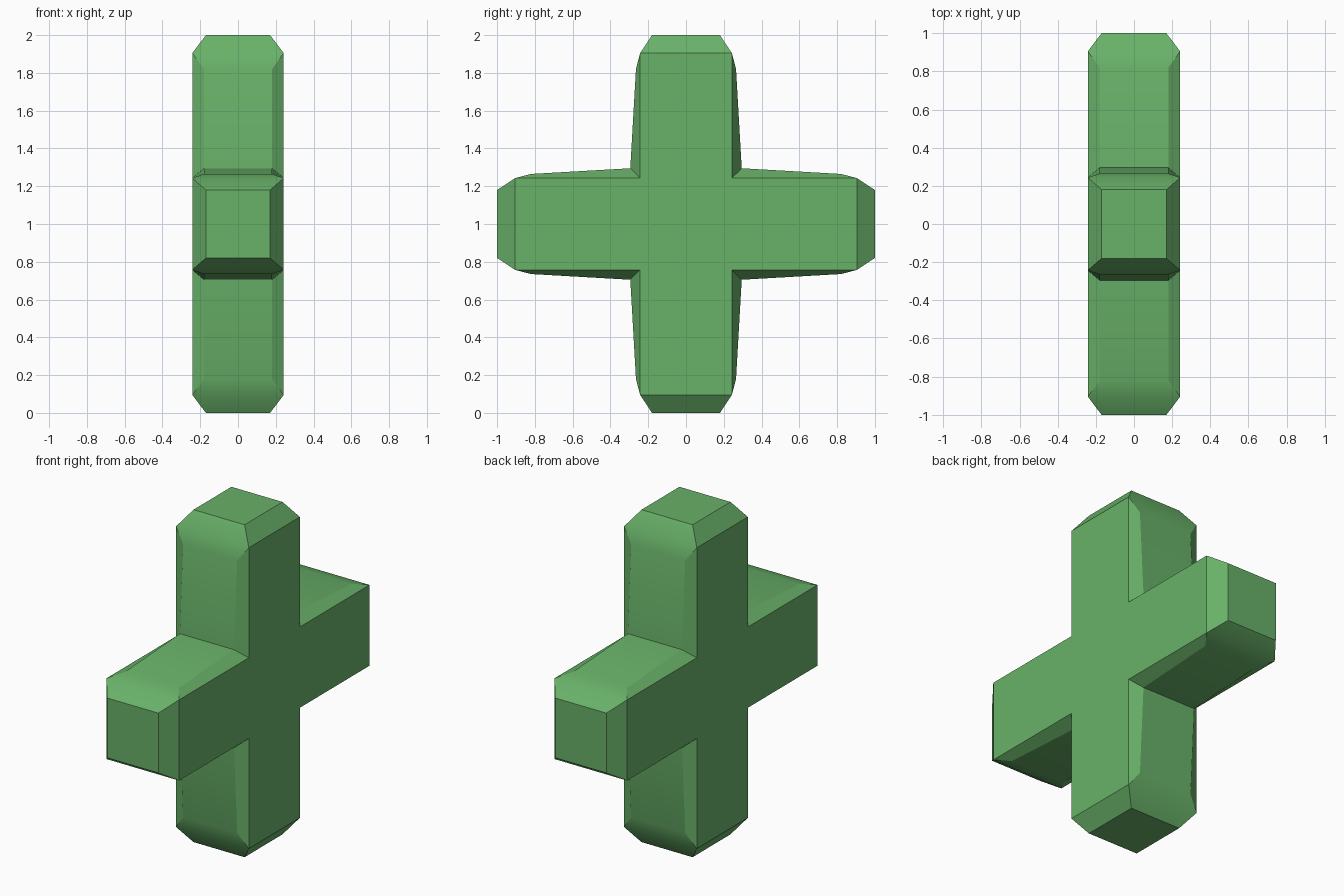
import bpy, bmesh, math
from mathutils import Matrix, Vector

if "Cube" in bpy.data.objects:
    bpy.data.objects.remove(bpy.data.objects["Cube"])

green = bpy.data.materials.new("leaf green")
green.diffuse_color = (0.14, 0.44, 0.14, 1)
green.use_nodes = True
green.node_tree.nodes["Principled BSDF"].inputs["Base Color"].default_value = green.diffuse_color

CENTRE = Matrix.Translation((0, 0, 1.0))
bm = bmesh.new()


def face(points, m):
    bm.faces.new([bm.verts.new(m @ Vector(p)) for p in points])


# One arm pointing up from the hub, repeated four times around x
for turn in range(4):
    m = CENTRE @ Matrix.Rotation(turn * math.pi / 2, 4, 'X')

    def edge(s, t):
        """Corner points for x side s and y side t: crotch, rim, tip, and bulged inner points."""
        return dict(crotch=(s * .242, t * .243, .243), rim=(s * .242, t * .243, .905),
                    tip=(s * .17, t * .18, 1.0),
                    low=(s * .18, t * .295, .295), high=(s * .18, t * .265, .82))

    c = {(s, t): edge(s, t) for s in (-1, 1) for t in (-1, 1)}
    # Square end cap
    face([c[k]["tip"] for k in ((-1, -1), (1, -1), (1, 1), (-1, 1))], m)
    for s in (-1, 1):
        a, b = c[s, -1], c[s, 1]
        # Flat cross face and its end chamfer
        face([a["crotch"], b["crotch"], b["rim"], a["rim"]], m)
        face([a["rim"], b["rim"], b["tip"], a["tip"]], m)
    for t in (-1, 1):
        a, b = c[-1, t], c[1, t]
        # Tapered side panel, its end slopes and edge bevels
        face([a["low"], b["low"], b["high"], a["high"]], m)
        face([a["high"], b["high"], b["rim"], a["rim"]], m)
        face([a["rim"], b["rim"], b["tip"], a["tip"]], m)
        for e in (a, b):
            face([e["crotch"], e["low"], e["high"], e["rim"]], m)

# Flat hub squares on both sides
for s in (-1, 1):
    face([(s * .242, y * .243, z * .243)
          for y, z in ((-1, -1), (1, -1), (1, 1), (-1, 1))], CENTRE)

bmesh.ops.remove_doubles(bm, verts=bm.verts, dist=0.001)
bmesh.ops.recalc_face_normals(bm, faces=bm.faces)
# Merge the coplanar hub and arm faces into a single cross on each side
flat = [e for e in bm.edges if len(e.link_faces) == 2
        and all(abs(f.normal.x) > .999 for f in e.link_faces)]
bmesh.ops.dissolve_edges(bm, edges=flat, use_verts=False)

mesh = bpy.data.meshes.new("cross_block")
bm.to_mesh(mesh)
bm.free()
mesh.materials.append(green)
obj = bpy.data.objects.new("cross_block", mesh)
bpy.context.collection.objects.link(obj)
bpy.context.view_layer.objects.active = obj
obj.select_set(True)
bpy.ops.object.shade_smooth_by_angle(angle=math.radians(30))
